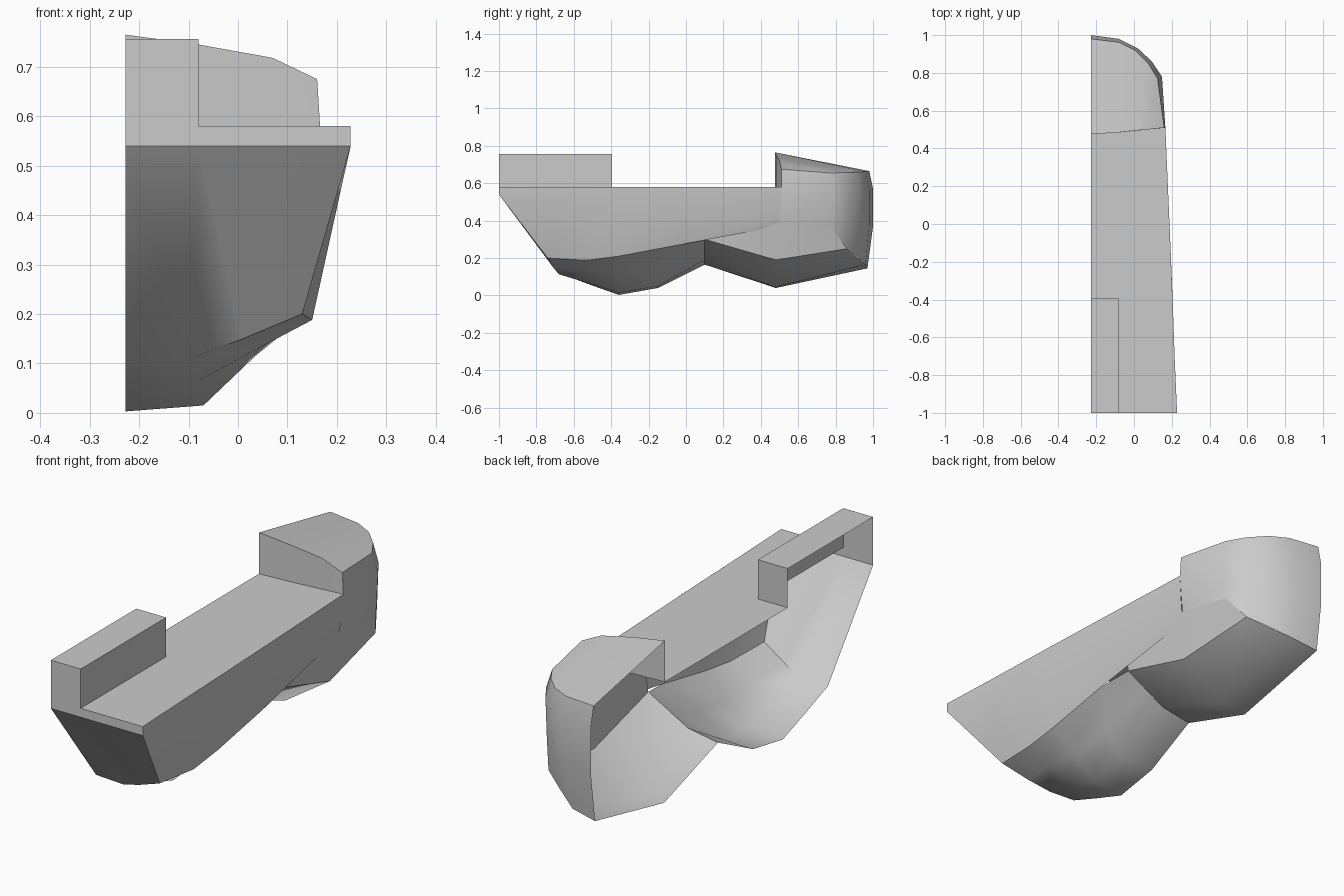
import bpy, bmesh
from mathutils import Vector

cube = bpy.data.objects.get("Cube")
if cube:
    bpy.data.objects.remove(cube, do_unlink=True)

grey = bpy.data.materials.new("light grey")
grey.use_nodes = True
grey.diffuse_color = (0.6, 0.6, 0.6, 1)
grey.node_tree.nodes["Principled BSDF"].inputs["Base Color"].default_value = (0.6, 0.6, 0.6, 1)

MID = -0.228   # open centre plane
DECK = 0.58


def shell(name, *grids):
    """Open surface made of lofted grids, welded where they meet."""
    bm = bmesh.new()
    for grid in grids:
        rows = [[bm.verts.new(p) for p in row] for row in grid]
        for a, b in zip(rows, rows[1:]):
            for i in range(len(a) - 1):
                bm.faces.new((a[i], a[i + 1], b[i + 1], b[i]))
    bmesh.ops.remove_doubles(bm, verts=bm.verts, dist=0.0005)
    bmesh.ops.recalc_face_normals(bm, faces=bm.faces)
    # turn the shell outwards from the centre plane
    out = 0
    for f in bm.faces:
        c = f.calc_center_median()
        out += f.calc_area() * f.normal.dot(c - Vector((MID, c.y * 0.7, 0.45)))
    if out < 0:
        bmesh.ops.reverse_faces(bm, faces=bm.faces)
    mesh = bpy.data.meshes.new(name)
    bm.to_mesh(mesh)
    bm.free()
    obj = bpy.data.objects.new(name, mesh)
    mesh.materials.append(grey)
    bpy.context.collection.objects.link(obj)
    bpy.ops.object.select_all(action='DESELECT')
    obj.select_set(True)
    bpy.context.view_layer.objects.active = obj
    bpy.ops.object.shade_smooth_by_angle(angle=0.6)
    return obj


def at_height(points, z):
    return [(x, y, z) for x, y, _ in points]


# Front belly: stations from nose to waist, keel to chine
nose = [(MID, -.68, .12), (-.09, -.68, .113), (.01, -.71, .15), (.13, -.74, .2)]
belly = [
    nose,
    [(MID, -.52, .06), (-.08, -.52, .065), (.04, -.52, .13), (.15, -.53, .188)],
    [(MID, -.36, .003), (-.07, -.36, .015), (.035, -.36, .115), (.152, -.36, .21)],
    [(MID, -.15, .04), (-.07, -.15, .05), (.03, -.15, .14), (.152, -.04, .27)],
    [(MID, .1, .165), (-.08, .1, .19), (.02, .1, .245), (.117, .1, .3)],
]

# Side: chine, crease and deck edge, running back to a wedge tip
side = [
    [(.13, -.74, .2), (.228, -1, .54), (.228, -1, DECK)],
    [(.15, -.53, .188), (.21, -.7, .46), (.215, -.7, DECK)],
    [(.152, -.36, .21), (.19, -.36, .38), (.203, -.36, DECK)],
    [(.152, -.04, .27), (.178, 0, .38), (.188, 0, DECK)],
    [(.13, .5, .37), (.152, .505, .42), (.166, .51, DECK)],
]

# Sloping nose plate and the lip above it
lip = [(MID, -1, .54), (-.08, -1, .54), (.06, -1, .54), (.228, -1, .54)]
shell("front_hull", belly, side, [lip, nose], [lip, at_height(lip, DECK)])

# Rear underside: floor strip and chamfer, then the low side panel
shell("rear_hull",
      [[(MID, .1, .165), (-.08, .1, .19), (.117, .1, .3), (.135, .1, .42)],
       [(MID, .48, .04), (-.1, .48, .045), (.12, .48, .19), (.143, .5, .41)],
       [(MID, .97, .145), (-.11, .96, .165), (.08, .86, .25), (.135, .78, .36)]])

# Rounded tail: top edge, shoulder, waist and bottom edge of its wall
rim = [(MID, .98, .665), (-.08, .962, .662), (.005, .92, .66), (.075, .85, .657), (.125, .77, .655)]
shoulder = [(MID, 1, .57), (-.08, .98, .57), (.02, .93, .57), (.095, .86, .57), (.148, .78, .57)]
waist = [(MID, 1, .37), (-.08, .98, .37), (.01, .93, .37), (.088, .86, .39), (.142, .78, .43)]
foot = [(MID, .97, .145), (-.11, .96, .165), (-.01, .91, .21), (.08, .86, .25), (.135, .78, .36)]
crest = [(MID, .475, .765), (-.08, .485, .745), (.02, .496, .727), (.07, .5, .718), (.16, .51, .675)]
base = at_height(crest[:-1], DECK) + [(.166, .51, DECK)]
shell("tail",
      [rim, shoulder, waist, foot],
      [crest, rim],
      [base, crest],
      [[rim[-1], crest[-1]], [shoulder[-1], base[-1]],
       [waist[-1], (.152, .505, .45)], [foot[-1], (.143, .5, .41)]])

# Flat deck, left open beneath the block
BLOCK_X, BLOCK_Y = -.08, -.395
edge = [s[2] for s in side]
shell("deck",
      [[(BLOCK_X, p[1], DECK) for p in edge[:2]] + [(BLOCK_X, BLOCK_Y, DECK)],
       edge[:2] + [(.204, BLOCK_Y, DECK)]],
      [[(MID, BLOCK_Y, DECK), (BLOCK_X, BLOCK_Y, DECK), (.204, BLOCK_Y, DECK)],
       [(MID, 0, DECK), (BLOCK_X, 0, DECK), edge[3]],
       [base[0], base[1], base[-1]]])

# Raised block on the front of the deck, open below and at the centre plane
ring = [(MID, -1), (BLOCK_X, -1), (BLOCK_X, BLOCK_Y), (MID, BLOCK_Y)]
walls = [[(x, y, z) for x, y in ring] for z in (DECK, .756)]
top = walls[1]
shell("deck_block", walls, [[top[0], top[1]], [top[3], top[2]]])
